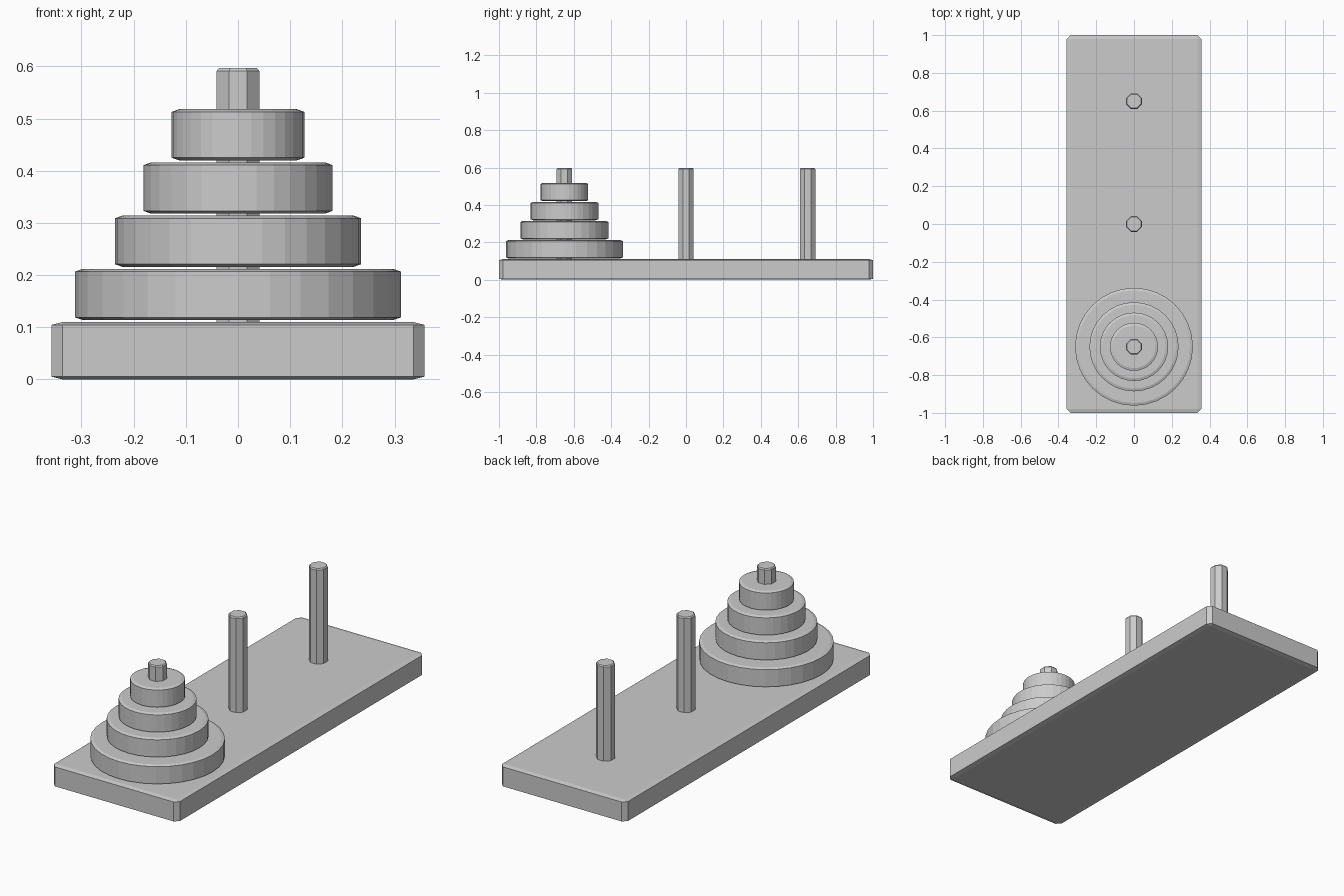
import bpy, bmesh, math
from mathutils import Matrix

if "Cube" in bpy.data.objects:
    bpy.data.objects.remove(bpy.data.objects["Cube"])


def finish(bm, name, loc):
    bmesh.ops.recalc_face_normals(bm, faces=bm.faces)
    mesh = bpy.data.meshes.new(name)
    bm.to_mesh(mesh)
    bm.free()
    obj = bpy.data.objects.new(name, mesh)
    obj.location = loc
    bpy.context.collection.objects.link(obj)
    return obj


def chamfered_cylinder(name, radius, z0, z1, y, sides, inset, drop, turn):
    """Upright prism whose top and bottom rims have a shallow chamfer."""
    bm = bmesh.new()
    rings = []
    for r, z in ((radius - inset, z0), (radius, z0 + drop),
                 (radius, z1 - drop), (radius - inset, z1)):
        angles = [turn + math.tau * i / sides for i in range(sides)]
        rings.append([bm.verts.new((r * math.cos(a), r * math.sin(a), z)) for a in angles])
    for low, high in zip(rings, rings[1:]):
        for i in range(sides):
            j = (i + 1) % sides
            bm.faces.new((low[i], low[j], high[j], high[i]))
    bm.faces.new(rings[0][::-1])
    bm.faces.new(rings[-1])
    return finish(bm, name, (0, y, 0))


# Base board: chamfered box, the chamfer flattened vertically
bm = bmesh.new()
bmesh.ops.create_cube(bm, size=1, matrix=Matrix.Diagonal((0.714, 2.0, 0.44, 1)))
bmesh.ops.bevel(bm, geom=bm.edges[:], offset=0.021, offset_type='OFFSET',
                segments=1, affect='EDGES')
bmesh.ops.scale(bm, vec=(1, 1, 0.25), verts=bm.verts)
finish(bm, "base_board", (0, 0, 0.055))

# Three octagonal pegs
for name, y in (("front_peg", -0.65), ("middle_peg", 0), ("back_peg", 0.65)):
    chamfered_cylinder(name, 0.0445, 0.10, 0.597, y, 8, 0.005, 0.006, math.pi / 8)

# Stack of four discs on the front peg, separated by thin gaps
for i, radius in enumerate((0.312, 0.236, 0.181, 0.127)):
    z = 0.114 + 0.102 * i
    chamfered_cylinder(f"disc_{i + 1}", radius, z, z + 0.098, -0.65, 32, 0.014, 0.005, 0)
